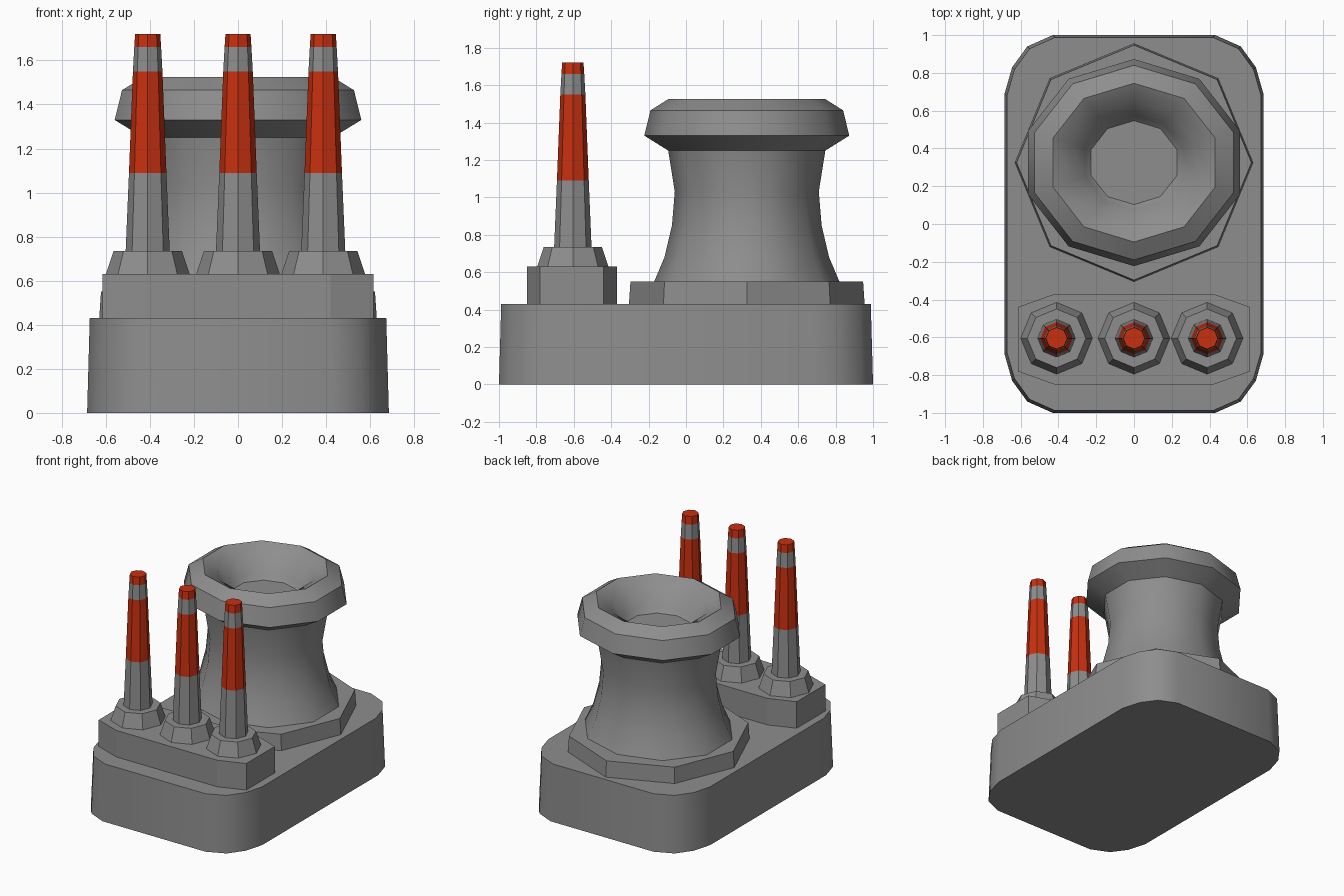
import bpy, bmesh, math

if "Cube" in bpy.data.objects:
    bpy.data.objects.remove(bpy.data.objects["Cube"])


def material(name, rgb):
    m = bpy.data.materials.new(name)
    m.diffuse_color = (*rgb, 1)
    m.use_nodes = True
    m.node_tree.nodes["Principled BSDF"].inputs["Base Color"].default_value = m.diffuse_color
    return m


GREY = material("concrete grey", (0.27, 0.27, 0.27))
RED = material("warning red", (0.58, 0.03, 0.005))


def loft(name, rings, smooth=None, red_bands=()):
    """Skin a stack of equal-length rings and cap both ends."""
    bm = bmesh.new()
    rows = [[bm.verts.new(p) for p in ring] for ring in rings]
    n = len(rows[0])
    for a, b in zip(rows, rows[1:]):
        for i in range(n):
            j = (i + 1) % n
            bm.faces.new((a[i], a[j], b[j], b[i]))
    bm.faces.new(rows[0][::-1])
    bm.faces.new(rows[-1])
    for f in bm.faces:
        z = f.calc_center_median().z
        f.material_index = int(any(lo < z < hi for lo, hi in red_bands))
    mesh = bpy.data.meshes.new(name)
    bm.to_mesh(mesh)
    bm.free()
    mesh.materials.append(GREY)
    if red_bands:
        mesh.materials.append(RED)
    ob = bpy.data.objects.new(name, mesh)
    bpy.context.collection.objects.link(ob)
    if smooth:
        bpy.ops.object.select_all(action='DESELECT')
        ob.select_set(True)
        bpy.context.view_layer.objects.active = ob
        bpy.ops.object.shade_smooth_by_angle(angle=math.radians(smooth))
    return ob


def turned(name, cx, cy, sides, profile, sx=1.0, **kw):
    """Faceted turned part from (radius, z) pairs, with a corner facing front."""
    angles = [-math.pi / 2 + 2 * math.pi * i / sides for i in range(sides)]
    return loft(name, [[(cx + r * sx * math.cos(a), cy + r * math.sin(a), z)
                        for a in angles] for r, z in profile], **kw)


def slab(name, cy, quarter, z0, z1, taper=0.0, **kw):
    """Extruded outline mirrored from one quarter (listed from +x to +y)."""
    half = quarter + [(-x, y) for x, y in reversed(quarter)]
    outline = half + [(-x, -y) for x, y in half]
    sign = lambda v: math.copysign(taper, v)
    return loft(name, [[(x, cy + y, z0) for x, y in outline],
                       [(x - sign(x), cy + y - sign(y), z1) for x, y in outline]], **kw)


# Ground block with rounded corners
slab("base_block", 0, [(0.685, 0.69), (0.645, 0.83), (0.565, 0.94), (0.43, 1.0)],
     0, 0.43, 0.012, smooth=35)

# Octagonal plinth and waisted cooling tower with a flared lip and sunken mouth
turned("tower_plinth", 0, 0.325, 8, [(0.63, 0.43), (0.622, 0.55)])
turned("cooling_tower", 0, 0.325, 10,
       [(0.495, 0.55), (0.44, 0.68), (0.40, 0.85), (0.385, 1.03), (0.42, 1.25),
        (0.548, 1.33), (0.515, 1.465), (0.42, 1.525), (0.32, 1.47),
        (0.25, 1.35), (0.222, 1.32)], sx=1.075, smooth=40)

# Chimney block and three striped chimneys on skirts
slab("chimney_block", -0.61, [(0.615, 0.17), (0.42, 0.24)], 0.43, 0.63)
for label, x in (("left", -0.41), ("middle", 0.0), ("right", 0.387)):
    turned(f"chimney_skirt_{label}", x, -0.605, 8, [(0.19, 0.63), (0.155, 0.735)])
    turned(f"chimney_{label}", x, -0.605, 8,
           [(0.10, 0.735), (0.085, 1.09), (0.067, 1.55), (0.061, 1.66), (0.057, 1.72)],
           red_bands=((1.09, 1.55), (1.66, 1.8)))
